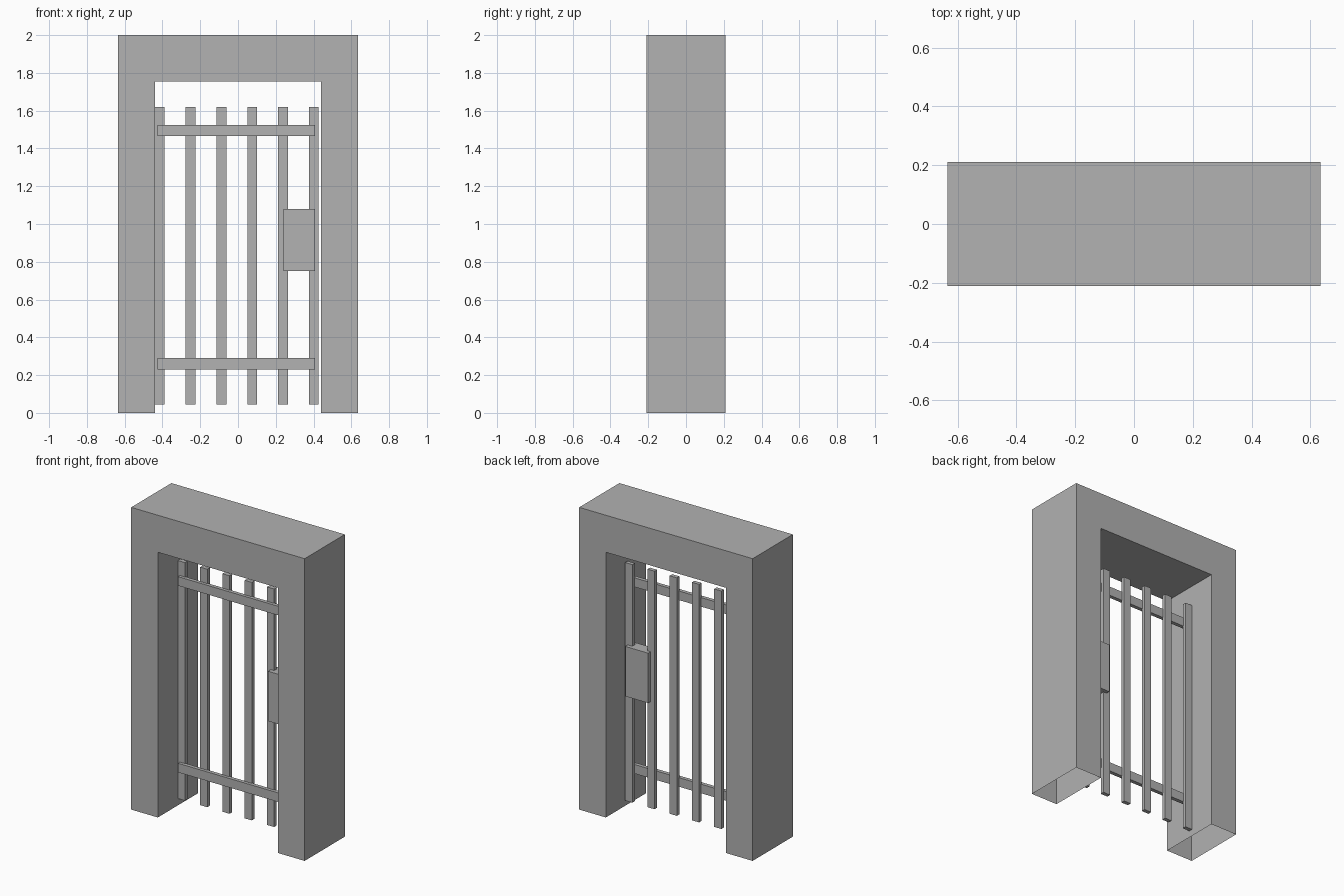
import bpy
import bmesh

cube = bpy.data.objects.get("Cube")
if cube:
    bpy.data.objects.remove(cube, do_unlink=True)

GREY = (0.445, 0.445, 0.445, 1.0)
mat = bpy.data.materials.new("plain grey")
mat.use_nodes = True
mat.diffuse_color = GREY
mat.node_tree.nodes["Principled BSDF"].inputs["Base Color"].default_value = GREY


def add_object(name, bm):
    bmesh.ops.recalc_face_normals(bm, faces=bm.faces)
    mesh = bpy.data.meshes.new(name)
    bm.to_mesh(mesh)
    bm.free()
    mesh.materials.append(mat)
    obj = bpy.data.objects.new(name, mesh)
    bpy.context.collection.objects.link(obj)
    return obj


def box(name, xs, ys, zs):
    bm = bmesh.new()
    bmesh.ops.create_cube(bm, size=1)
    for v in bm.verts:
        for axis, (low, high) in enumerate((xs, ys, zs)):
            v.co[axis] = high if v.co[axis] > 0 else low
    return add_object(name, bm)


# Door frame: an arch-shaped shell, open under both posts
W, D, H = 0.635, 0.21, 2.0
IN_W, IN_H = 0.44, 1.755
outline = [(-W, 0), (-W, H), (W, H), (W, 0),
           (IN_W, 0), (IN_W, IN_H), (-IN_W, IN_H), (-IN_W, 0)]
bm = bmesh.new()
front = bm.faces.new([bm.verts.new((x, -D, z)) for x, z in outline])
result = bmesh.ops.extrude_face_region(bm, geom=[front], use_keep_orig=True)
for v in result["geom"]:
    if isinstance(v, bmesh.types.BMVert):
        v.co.y = D
bmesh.ops.recalc_face_normals(bm, faces=bm.faces)
soles = [f for f in bm.faces if all(v.co.z < 0.001 for v in f.verts)]
bmesh.ops.delete(bm, geom=soles, context="FACES_ONLY")
add_object("door_frame", bm)

# Upright bars
for i in range(6):
    x = -0.414 + i * 0.163
    box(f"bar_{i + 1}", (x - 0.026, x + 0.026), (0.0, 0.026), (0.045, 1.62))

# Cross rails on the front of the bars
for name, z in (("lower_rail", 0.26), ("upper_rail", 1.495)):
    box(name, (-0.425, 0.408), (-0.02, 0.005), (z - 0.03, z + 0.03))

# Lock case
box("lock_case", (0.24, 0.408), (-0.028, 0.052), (0.75, 1.08))
